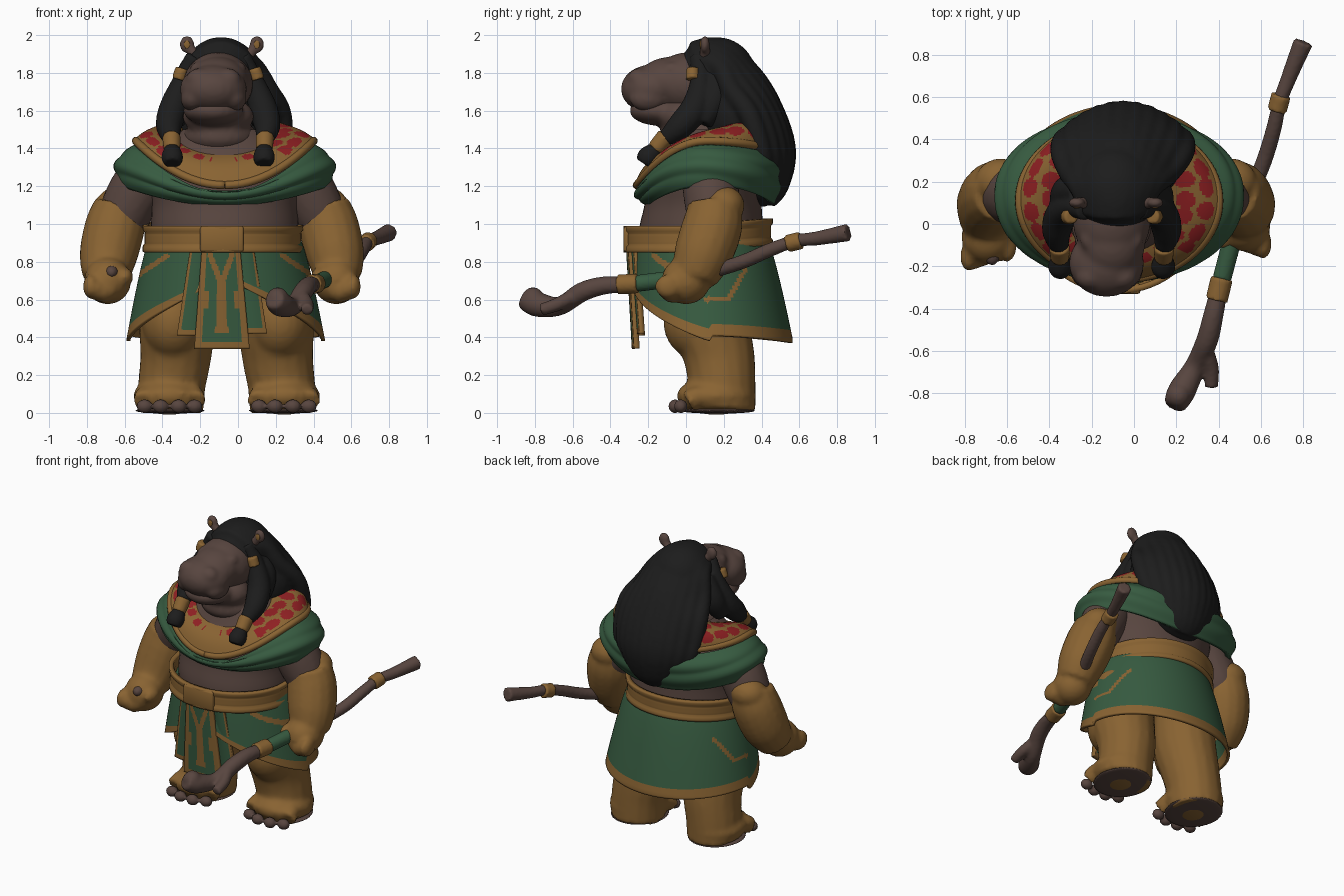
import bpy, bmesh, math
from math import sin, cos, pi, hypot
from mathutils import Vector, Matrix

if "Cube" in bpy.data.objects:
    bpy.data.objects.remove(bpy.data.objects["Cube"])

def material(name, rgb):
    m = bpy.data.materials.new(name)
    m.use_nodes = True
    m.diffuse_color = (*rgb, 1)
    b = m.node_tree.nodes["Principled BSDF"]
    b.inputs["Base Color"].default_value = (*rgb, 1)
    b.inputs["Roughness"].default_value = 0.8
    return m

SKIN = material("brown skin", (.097, .06, .05))
GOLD = material("ochre", (.25, .125, .032))
GREEN = material("green cloth", (.038, .105, .052))
RED = material("red inlay", (.27, .014, .016))
BLACK = material("black hair", (.012, .012, .012))
AXIS = -.07

def finish(name, bm, mats, voxel=0, thick=0, smooth=4):
    bmesh.ops.recalc_face_normals(bm, faces=bm.faces)
    me = bpy.data.meshes.new(name)
    bm.to_mesh(me)
    bm.free()
    ob = bpy.data.objects.new(name, me)
    bpy.context.collection.objects.link(ob)
    for m in mats:
        me.materials.append(m)
    for p in me.polygons:
        p.use_smooth = True
    if thick:
        s = ob.modifiers.new("Thickness", "SOLIDIFY")
        s.thickness, s.offset = thick, 0
    if voxel:
        r = ob.modifiers.new("Blend", "REMESH")
        r.mode, r.voxel_size, r.use_smooth_shade = "VOXEL", voxel, True
        s = ob.modifiers.new("Soften", "SMOOTH")
        s.factor, s.iterations = .5, smooth
    return ob

def ball(bm, c, r):
    mat = Matrix.Translation(c) @ Matrix.Diagonal((*r, 1))
    bmesh.ops.create_uvsphere(bm, u_segments=24, v_segments=16, radius=1, matrix=mat)

def catmull(keys, t):
    """Smooth interpolation through a list of tuples, t from 0 to 1."""
    n = len(keys) - 1
    i = min(int(t * n), n - 1)
    f = t * n - i
    a, b, c, d = (keys[max(0, min(n, i + k))] for k in (-1, 0, 1, 2))
    return [q + .5 * f * (r - p + f * (2*p - 5*q + 4*r - s + f * (3*(q - r) + s - p)))
            for p, q, r, s in zip(a, b, c, d)]

def tube(bm, keys, sides=16, steps=6):
    """Closed round tube through (x, y, z, radius) keys."""
    n = (len(keys) - 1) * steps
    pts = [catmull(keys, i / n) for i in range(n + 1)]
    rings, last, q = [], None, None
    for i, p in enumerate(pts):
        d = Vector(pts[min(n, i + 1)][:3]) - Vector(pts[max(0, i - 1)][:3])
        q = last.rotation_difference(d) @ q if last else d.to_track_quat("Z", "Y")
        last = d
        rings.append([bm.verts.new(Vector(p[:3]) + q @ Vector((cos(a), sin(a), 0)) * p[3])
                      for a in (2 * pi * k / sides for k in range(sides))])
    for a, b in zip(rings, rings[1:]):
        for k in range(sides):
            bm.faces.new((a[k], a[k - 1], b[k - 1], b[k]))
    bm.faces.new(rings[0])
    bm.faces.new(rings[-1])

def sheet(name, f, nu, nv, mats, rule=None, closed=True, thick=0):
    """Surface f(u, v); rule(u, v, centre) picks the colour of each face."""
    bm = bmesh.new()
    g = [[bm.verts.new(f(i / nu, j / nv)) for i in range(nu + (not closed))] for j in range(nv + 1)]
    for j in range(nv):
        for i in range(nu):
            k = (i + 1) % len(g[0])
            face = bm.faces.new((g[j][i], g[j][k], g[j + 1][k], g[j + 1][i]))
            if rule:
                face.material_index = int(rule((i + .5) / nu, (j + .5) / nv, face.calc_center_median()))
    return finish(name, bm, mats, thick=thick)

def blob(name, mat, balls=(), tubes=(), voxel=.019, smooth=3, flip=None):
    """Blended shape; flip is the x of a mirror plane."""
    m = lambda p: p if flip is None else (2 * flip - p[0], *p[1:])
    bm = bmesh.new()
    for c, r in balls:
        ball(bm, m(c), r)
    for t in tubes:
        tube(bm, [m(p) for p in t])
    return finish(name, bm, [mat], voxel, smooth=smooth)

def oval(u, cx, cy, rx, ry, z):
    return (cx + rx * sin(2 * pi * u), cy - ry * cos(2 * pi * u), z)

# Torso: z, centre y, half width, half depth
TORSO = [(.78, .09, .37, .32), (.95, .08, .39, .33), (1.1, .09, .39, .31),
         (1.25, .1, .42, .3), (1.38, .12, .36, .25), (1.5, .13, .22, .2)]
def torso(u, v):
    z, cy, rx, ry = catmull(TORSO, v)
    return oval(u, AXIS, cy, rx, ry, z)
sheet("torso", torso, 48, 24, [SKIN])

# Wrap skirt, raised at the front, with hem and side trim
def seg(p, a, b):
    d = (b[0] - a[0], b[1] - a[1])
    t = max(0, min(1, ((p[0]-a[0])*d[0] + (p[1]-a[1])*d[1]) / (d[0]**2 + d[1]**2)))
    return hypot(p[0] - a[0] - t * d[0], p[1] - a[1] - t * d[1])
def skirt(u, v):
    t = 2 * pi * min(u, 1 - u)
    hem = .385 + .33 * max(0, 1 - t / 1.6) ** 1.2 + .03 * sin(t) ** 2 * (t > pi / 2) - .015 * (1 - cos(t)) / 2
    z = .92 + (hem - .92) * v
    k = max(0, min(1, (.92 - z) / .53)) ** .8
    return oval(u, AXIS + .005 * k, .08 + .045 * k, .39 + .125 * k, .34 + .09 * k, z)
def skirt_rule(u, v, c):
    side = abs(c.x - AXIS)
    fold = min(seg((c.y, c.z), (.1, .6), (.22, .6)), seg((c.y, c.z), (.22, .6), (.31, .76)))
    front = seg((side, c.z), (.46, .72), (.3, .83))
    return v > .88 or (c.y > 0 and fold < .012) or (c.y < .1 and front < .013)
sheet("skirt", skirt, 160, 50, [GREEN, GOLD], skirt_rule, thick=.02)

# Belt with rims and buckle
def belt(u, v):
    r = .01 if v < .18 or v > .82 else 0
    x, y, z = oval(u, -.08, .065, .4 + r, .37 + r, .85 + .14 * v)
    return (x, y, z + .09 * max(0, y))
sheet("belt", belt, 64, 12, [GOLD], thick=.03)
bm = bmesh.new()
bmesh.ops.create_cube(bm, size=1, matrix=Matrix.Translation((-.085, -.305, .92)) @ Matrix.Diagonal((.23, .05, .135, 1)))
bevel = finish("buckle", bm, [GOLD]).modifiers.new("Bevel", "BEVEL")
bevel.width, bevel.segments = .012, 2

# Hanging front panels with painted borders
def panel(name, top, bottom, z0, z1, y, rule):
    def f(u, v):
        a, b = top[0] + (bottom[0] - top[0]) * v, top[1] + (bottom[1] - top[1]) * v
        return (a + (b - a) * u, y + .03 * v - .012 * sin(pi * u), z0 + (z1 - z0) * v)
    sheet(name, f, 30, 44, [GREEN, GOLD], rule, False, .03)
def border(u, v, c):
    return abs(u - .5) > .37 or v > .94
def motif(u, v, c):
    m = abs(u - .5)
    stem = m < .15 - .05 * sin(pi * v) and .3 < v < .85
    fork = v < .32 and abs(m - .9 * (.34 - v)) < .07
    return border(u, v, c) or stem or fork or (m > .27 and .4 < v < .6)
panel("side_panel_right", (-.25, -.15), (-.32, -.18), .86, .41, -.262, border)
panel("side_panel_left", (0, .08), (.01, .15), .86, .42, -.262, border)
panel("centre_panel", (-.19, .01), (-.23, .06), .86, .34, -.29, motif)

# Draped shawl over the shoulders
def rim(u):
    t = 2 * pi * u
    return Vector(oval(u, AXIS, .11, .47, .37, 1.44 - (.235 if cos(t) > 0 else .05) * cos(t) ** 2))
def shawl(u, v):
    t = 2 * pi * u
    s = sin(t) ** 2
    low = Vector(oval(u, AXIS, .13, .54, .325 + .02 * s, 1.11 + .1 * s))
    a = rim(u)
    a.z -= .035
    out = Vector((sin(t), -cos(t), .25)) * sin(pi * v) * (.018 + .038 * s + .02 * max(0, -cos(t)))
    folds = .008 * sin(v * 14 + 3 * cos(t)) * sin(pi * v)
    return a.lerp(low, v) + out + Vector((sin(t), -cos(t), 0)) * folds
sheet("shawl", shawl, 80, 20, [GREEN], thick=.035)

# Broad collar with red inlays, sparse at the chest
def collar(u, v):
    t = 2 * pi * u
    inner = Vector(oval(u, -.08, .13, .22, .25, 1.47 - .11 * cos(t)))
    p = inner.lerp(rim(u), v)
    bulge = sin(pi * v) * (.03 - .012 * cos(t))
    return p + Vector((sin(t), -cos(t), 1)) * bulge
def inlay(u, v, c):
    row = int(v > .5)
    a = (u * 22 + row * .5) % 1 - .5
    b = (v - (.69 if row else .31)) / .34
    side = min(u, 1 - u)
    size = .46 + .06 * sin(u * 90) if side > .13 else .36 * (not row)
    return side > .03 and hypot(a * 1.05, b) < size
sheet("collar", collar, 220, 28, [GOLD, RED], inlay, thick=.025)
bm = bmesh.new()
tube(bm, [(*rim(i / 48), .022) for i in range(49)], 10, 2)
finish("collar_rim", bm, [GOLD])

# Arms, legs and feet, one per side
for side, flip, hip in (("right", None, None), ("left", -.085, -.06)):
    dy = 0 if flip is None else .06
    blob(side + "_upper_arm", SKIN, tubes=[[(-.42, .12, 1.3, .13), (-.52, .13, 1.2, .15),
         (-.6, .14, 1.05, .14), (-.64, .12, .95, .11)]], flip=flip)
    fingers = [((-.71 + .035 * k, -.13 + dy + .012 * k, .645 + .012 * abs(k)), (.04, .07, .065)) for k in (-2, -1, 0, 1)]
    blob(side + "_forearm", GOLD, [((-.69, -.06 + dy, .7), (.125, .13, .125)),
         ((-.6, -.11 + dy, .72), (.045, .07, .05)), ((-.63, .2, 1.1), (.12, .11, .1))] + fingers,
         [[(-.62, .15, 1.1, .14), (-.65, .14, .99, .16), (-.685, .09, .84, .155),
           (-.7, .01 + dy / 2, .72, .125)]], voxel=.016, flip=flip)
    toes = ((-.495, .01), (-.41, -.02), (-.315, -.02), (-.23, .01))
    blob(side + "_leg", GOLD, [((-.365, .16, .09), (.19, .21, .1)),
         ((-.34, .07, .48), (.17, .19, .2))],
         [[(-.31, .12, .8, .19), (-.32, .13, .5, .205), (-.33, .175, .3, .19), (-.35, .19, .15, .18), (-.36, .19, .01, .18)]]
         + [[(x, .08, .1, .05), (x, y, .06, .062)] for x, y in toes], voxel=.018, flip=hip)
    blob(side + "_toenails", SKIN, [((x, y - .038, .035), (.042, .035, .036)) for x, y in toes],
         voxel=.01, smooth=1, flip=hip)
    blob(side + "_sole", SKIN, [((-.36, .17, .012), (.185, .2, .016))], voxel=.012, smooth=0, flip=hip)
blob("grip_hollow", SKIN, [((-.67, -.15, .745), (.035, .045, .035))], voxel=.01, smooth=1)

# Head: skull and broad muzzle, separate jaw so the mouth line shows
HX, MX = -.105, -.13
PAIR = (-1, 1)
blob("head", SKIN, [((HX, .02, 1.74), (.185, .21, .17)), ((MX, -.185, 1.715), (.178, .16, .128)),
     ((HX, -.08, 1.75), (.16, .18, .135))]
     + [((MX + s * .075, -.25, 1.765), (.07, .06, .06)) for s in PAIR]
     + [((HX + s * .1, -.07, 1.82), (.05, .06, .04)) for s in PAIR]
     + [((MX + s * .11, -.2, 1.665), (.065, .1, .07)) for s in PAIR], voxel=.014, smooth=6)
blob("jaw", SKIN, [((MX, -.14, 1.6), (.16, .16, .08)), ((HX, -.02, 1.57), (.19, .14, .11)),
     ((HX + .01, .07, 1.46), (.2, .21, .11))], voxel=.016, smooth=5)
for s, side in zip(PAIR, ("right", "left")):
    ex = -.085 + s * .185
    blob(side + "_ear", SKIN, [((ex, .1, 1.95), (.038, .025, .045))],
         [[(ex - s * .06, .1, 1.87, .03), (ex, .1, 1.95, .025)]], voxel=.009, smooth=2)
    blob(side + "_ear_lining", GOLD, [((ex, .078, 1.95), (.018, .006, .025))], voxel=.005, smooth=1)

# Long mane built from overlapping strands
strands = []
for i in range(11):
    s = (i - 5) / 5
    q = s * s
    strands.append([(-.09 + s * .12, .02 + .03 * q, 1.93 - .05 * q, .035),
                    (-.085 + s * .17, .18, 1.93 - .1 * q, .055),
                    (-.07 + s * .23, .36 - .12 * q, 1.78 - .07 * q, .055),
                    (-.055 + s * .285, .475 - .14 * q, 1.58, .055),
                    (-.05 + s * .275, .53 - .13 * q, 1.38, .055),
                    (-.05 + s * .2, .495 - .08 * q, 1.2 + .05 * q, .05),
                    (-.05 + s * .12, .44, 1.11 + .05 * q, .035)])
blob("mane", BLACK, [((-.09, .16, 1.79), (.2, .21, .2)), ((-.06, .27, 1.58), (.28, .19, .26)),
     ((-.05, .34, 1.42), (.29, .19, .26)), ((-.05, .4, 1.23), (.19, .1, .14))], strands, voxel=.015)

# Braids with bands
for side, flip in (("right", None), ("left", -.105)):
    blob(side + "_braid", BLACK, tubes=[[(-.23, .06, 1.89, .045), (-.285, .08, 1.77, .055),
         (-.34, .05, 1.62, .075), (-.365, -.03, 1.52, .07), (-.352, -.11, 1.45, .045)],
         [(-.25, .16, 1.8, .065), (-.31, .15, 1.66, .08), (-.34, .08, 1.54, .06)]],
         voxel=.013, smooth=2, flip=flip)
    blob(side + "_braid_band", GOLD, tubes=[[(-.352, -.105, 1.465, .05), (-.35, -.165, 1.395, .045)]],
         voxel=.01, smooth=2, flip=flip)
    blob(side + "_braid_tip", BLACK, tubes=[[(-.35, -.155, 1.4, .04), (-.348, -.2, 1.355, .058),
         (-.348, -.225, 1.32, .045)]], voxel=.01, smooth=2, flip=flip)
    blob(side + "_temple_band", GOLD, tubes=[[(-.296, .035, 1.825, .035), (-.315, .035, 1.765, .037)]],
         voxel=.009, smooth=1, flip=flip)

# Gnarled staff with wrapped grip
blob("staff", SKIN, [((.21, -.81, .6), (.06, .06, .065))],
     [[(.19, -.86, .605, .052), (.225, -.79, .575, .066), (.29, -.67, .565, .05), (.345, -.55, .64, .052),
       (.375, -.43, .675, .048), (.41, -.28, .68, .04), (.47, -.06, .71, .038), (.54, .12, .745, .038),
       (.615, .3, .8, .038), (.66, .45, .865, .037), (.69, .58, .91, .034), (.735, .7, .925, .038),
       (.8, .86, .955, .047)],
      [(.33, -.58, .625, .04), (.365, -.68, .575, .036), (.365, -.77, .545, .032)]], voxel=.012, smooth=2)
for name, mat, a, b, r in (("staff_grip", GREEN, (.415, -.26, .685), (.47, -.05, .712), .045),
                           ("staff_front_band", GOLD, (.39, -.36, .68), (.415, -.255, .685), .053),
                           ("staff_back_band", GOLD, (.675, .535, .895), (.695, .61, .914), .047)):
    blob(name, mat, tubes=[[(*a, r), (*b, r)]], voxel=.01, smooth=1)
